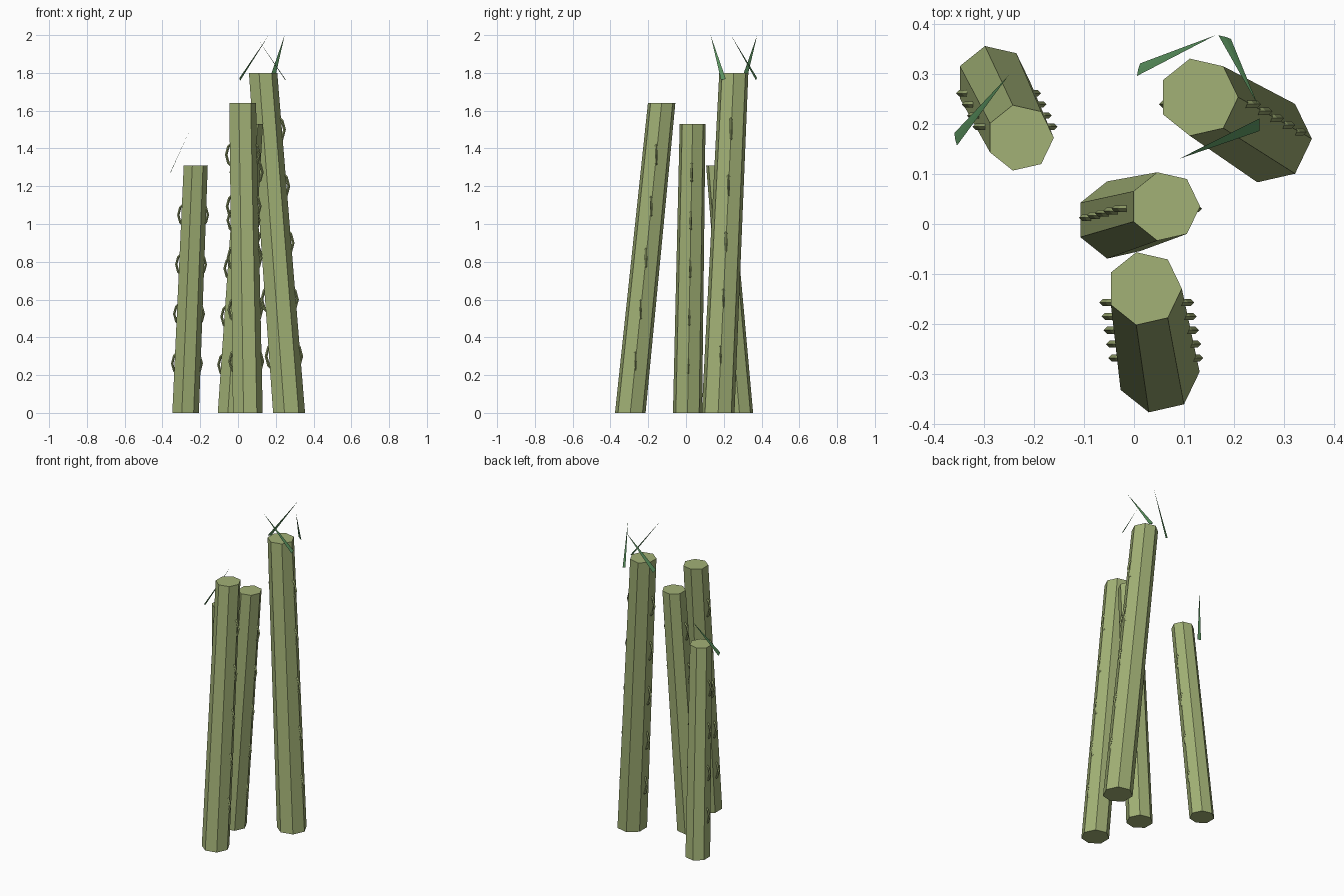
import bpy, math
from mathutils import Vector

if "Cube" in bpy.data.objects:
    bpy.data.objects.remove(bpy.data.objects["Cube"])


def material(name, rgb):
    m = bpy.data.materials.new(name)
    m.diffuse_color = (*rgb, 1)
    m.use_nodes = True
    m.node_tree.nodes["Principled BSDF"].inputs["Base Color"].default_value = m.diffuse_color
    return m


STALK = material("stalk_green", (0.36, 0.44, 0.18))
RING = material("ring_green", (0.28, 0.34, 0.14))
LEAF = material("leaf_green", (0.10, 0.28, 0.11))


def mesh_object(name, verts, faces, mat):
    me = bpy.data.meshes.new(name)
    me.from_pydata(verts, [], faces)
    me.materials.append(mat)
    ob = bpy.data.objects.new(name, me)
    bpy.context.collection.objects.link(ob)
    return ob


# Leaning seven-sided stalk with upright node rings spaced along it
def stalk(name, base, top, height, r0, r1, rings):
    n = 7
    verts = []
    for (cx, cy), z, r in ((base, 0, r0), (top, height, r1)):
        for i in range(n):
            a = 2 * math.pi * i / n
            verts.append((cx + r * math.cos(a), cy + r * math.sin(a), z))
    faces = [(i, (i + 1) % n, n + (i + 1) % n, n + i) for i in range(n)]
    faces += [tuple(reversed(range(n))), tuple(range(n, 2 * n))]
    mesh_object(name, verts, faces, STALK)
    lo, hi = Vector((*base, 0)), Vector((*top, height))
    for k in range(1, rings + 1):
        bpy.ops.mesh.primitive_torus_add(
            location=lo.lerp(hi, k / (rings + 1)), rotation=(math.pi / 2, 0, 0),
            major_segments=12, minor_segments=4,
            major_radius=r0 * 1.06, minor_radius=r0 * 0.085)
        ob = bpy.context.object
        ob.name = f"{name}_ring_{k}"
        ob.data.materials.append(RING)


# Thin pointed leaf: wide end at root, half width vector across, sharp tip
def leaf(name, root, tip, across):
    root, tip, w = Vector(root), Vector(tip), Vector(across)
    t = (tip - root).cross(w).normalized() * 0.001
    verts = [root - w, root - t, root + w, root + t, tip]
    mesh_object(name, verts,
                [(3, 2, 1, 0), (0, 1, 4), (1, 2, 4), (2, 3, 4), (3, 0, 4)], LEAF)


# Stalks
stalk("tall_stalk", (0.266, 0.170), (0.129, 0.253), 1.80, 0.089, 0.079, 5)
stalk("front_stalk", (0.048, -0.295), (0.021, -0.129), 1.64, 0.083, 0.0745, 5)
stalk("middle_stalk", (-0.036, 0.008), (0.062, 0.035), 1.53, 0.079, 0.07, 5)
stalk("short_stalk", (-0.281, 0.283), (-0.227, 0.172), 1.31, 0.074, 0.067, 4)

# Leaves
leaf("tall_leaf_left", (0.009, 0.308, 1.765), (0.163, 0.377, 2.0), (0.003, 0.0125, -0.0055))
leaf("tall_leaf_back", (0.181, 0.373, 1.768), (0.247, 0.238, 2.0), (0.0125, -0.0035, -0.0055))
leaf("tall_leaf_right", (0.250, 0.198, 1.765), (0.090, 0.130, 2.0), (0.0, 0.0125, 0.0035))
leaf("short_leaf", (-0.356, 0.169, 1.275), (-0.250, 0.297, 1.51), (0.0026, -0.0125, 0.006))
